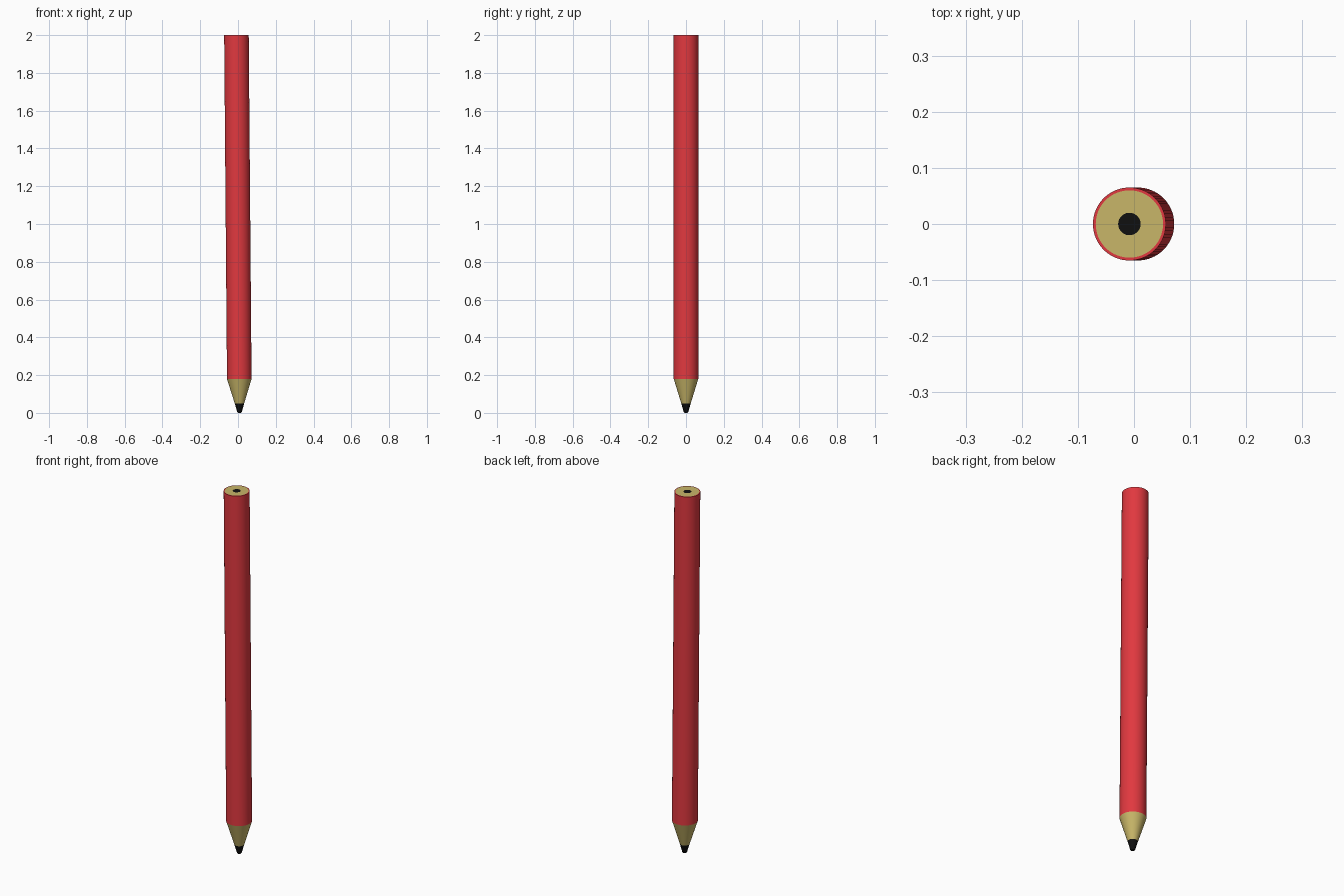
import bpy, bmesh, math

if "Cube" in bpy.data.objects:
    bpy.data.objects.remove(bpy.data.objects["Cube"])

SIDES = 64
TILT = -0.0082   # the pencil leans very slightly to the left
BASE_X = 0.0082


def material(name, rgb):
    m = bpy.data.materials.new(name)
    m.diffuse_color = (*rgb, 1)
    m.use_nodes = True
    m.node_tree.nodes["Principled BSDF"].inputs["Base Color"].default_value = m.diffuse_color
    return m


def lathe(name, profiles, mat):
    """Spin one or more (radius, z) profiles around the pencil axis."""
    bm = bmesh.new()
    for profile in profiles:
        verts = [bm.verts.new((r, 0, z)) for r, z in profile]
        edges = [bm.edges.new(pair) for pair in zip(verts, verts[1:])]
        bmesh.ops.spin(bm, geom=verts + edges, cent=(0, 0, 0), axis=(0, 0, 1),
                       angle=math.tau, steps=SIDES, use_duplicate=False)
    bmesh.ops.remove_doubles(bm, verts=bm.verts, dist=1e-5)
    bmesh.ops.dissolve_degenerate(bm, edges=bm.edges, dist=1e-6)
    # profiles run bottom to top: the faces must point away from the core
    for f in bm.faces:
        f.normal_update()
        c = f.calc_center_median()
        n = f.normal
        out = n.x * c.x + n.y * c.y + n.z * (c.z - 1)
        if out < 0:
            f.normal_flip()
    mesh = bpy.data.meshes.new(name)
    bm.to_mesh(mesh)
    bm.free()
    mesh.materials.append(mat)
    ob = bpy.data.objects.new(name, mesh)
    bpy.context.collection.objects.link(ob)
    ob.location.x = BASE_X
    ob.rotation_euler.y = TILT
    bpy.ops.object.select_all(action='DESELECT')
    ob.select_set(True)
    bpy.context.view_layer.objects.active = ob
    bpy.ops.object.shade_smooth_by_angle(angle=math.radians(30))
    return ob


red = material("red_paint", (0.75, 0.04, 0.05))
wood = material("bare_wood", (0.58, 0.47, 0.14))
black = material("graphite", (0.005, 0.005, 0.005))

# Painted barrel with its thin rim at the top end
lathe("painted_barrel", [[(0.065, 0.18), (0.065, 2.0), (0.060, 2.0)]], red)

# Wood: sharpened cone below, ring on the top end
lathe("wood_casing", [[(0.025, 0.05), (0.065, 0.18)],
                      [(0.060, 2.0), (0.020, 2.0)]], wood)

# Lead: blunt writing tip below, disc on the top end
lathe("lead", [[(0, 0), (0.008, 0), (0.012, 0.004), (0.025, 0.05)],
               [(0.020, 2.0), (0, 2.0)]], black)
